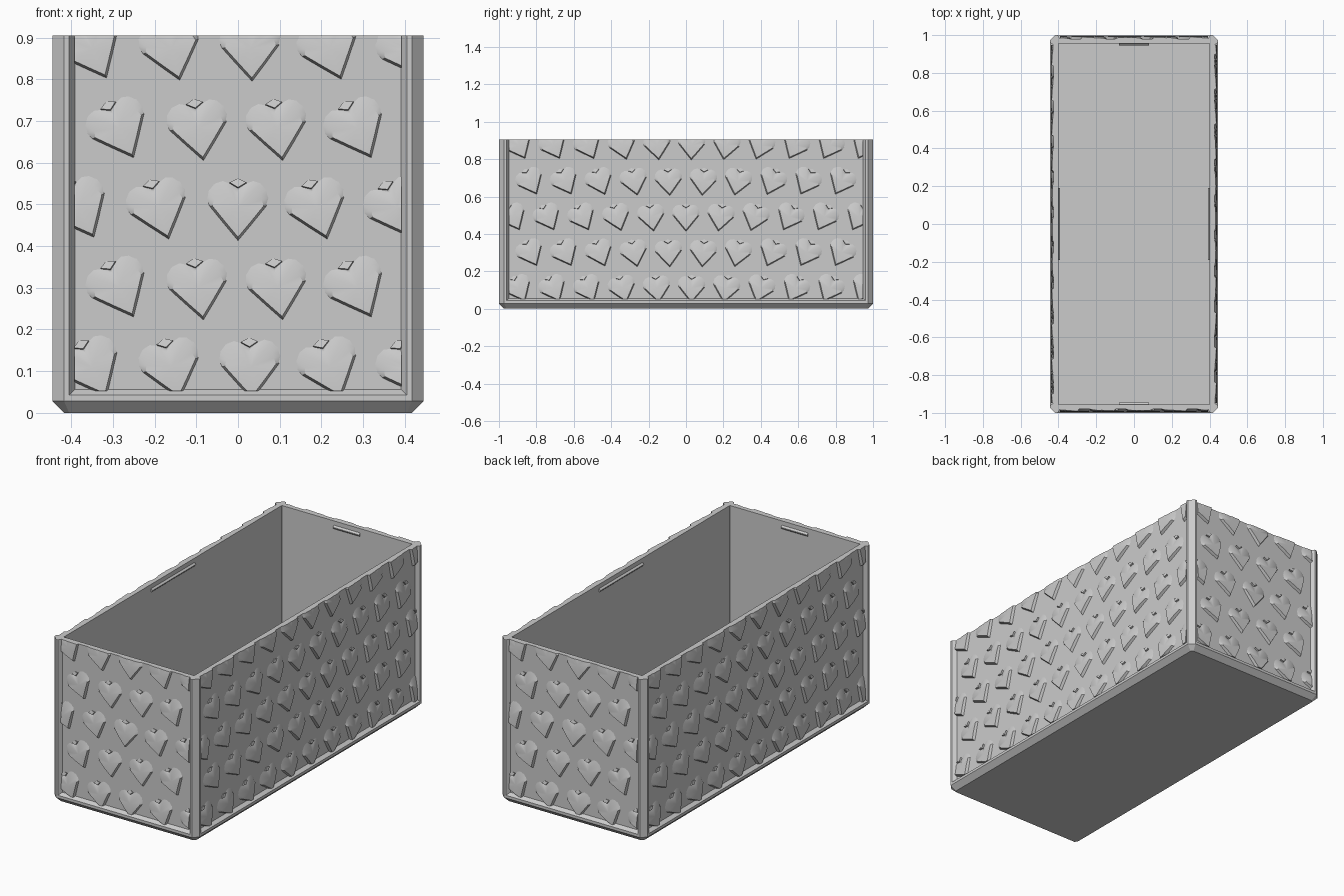
import bpy, bmesh, math
from mathutils import Matrix, Vector

if "Cube" in bpy.data.objects:
    bpy.data.objects.remove(bpy.data.objects["Cube"])

HX, HY, TOP = 0.445, 1.0, 0.905
WALL, RECESS, CHAMFER = 0.045, 0.02, 0.028

grey = bpy.data.materials.new("plain grey")
grey.use_nodes = True
colour = (0.6, 0.6, 0.6, 1)
grey.diffuse_color = colour
grey.node_tree.nodes["Principled BSDF"].inputs["Base Color"].default_value = colour


def finish(bm, name, smooth=False):
    bmesh.ops.recalc_face_normals(bm, faces=bm.faces)
    mesh = bpy.data.meshes.new(name)
    bm.to_mesh(mesh)
    bm.free()
    mesh.materials.append(grey)
    obj = bpy.data.objects.new(name, mesh)
    bpy.context.collection.objects.link(obj)
    if smooth:
        bpy.ops.object.select_all(action="DESELECT")
        obj.select_set(True)
        bpy.context.view_layer.objects.active = obj
        bpy.ops.object.shade_smooth_by_angle(angle=math.radians(32))
    return obj


def bridge(bm, a, b):
    for i in range(len(a)):
        j = (i + 1) % len(a)
        bm.faces.new((a[i], a[j], b[j], b[i]))


def prism(bm, low, high):
    a = [bm.verts.new(p) for p in low]
    b = [bm.verts.new(p) for p in high]
    bridge(bm, a, b)
    bm.faces.new(a)
    bm.faces.new(b)


# Tub: chamfered rings from the underside, over the rim, down to the floor
def ring(bm, inset, z, c):
    x, y = HX - inset, HY - inset
    pts = [(x - c, -y), (x, c - y), (x, y - c), (x - c, y),
           (c - x, y), (-x, y - c), (-x, c - y), (c - x, -y)]
    return [bm.verts.new((px, py, z)) for px, py in pts]


bm = bmesh.new()
levels = [(CHAMFER, 0, 0.012), (0, CHAMFER, CHAMFER), (0, 0.043, CHAMFER),
          (RECESS, 0.056, 0.01), (RECESS, TOP, 0.01),
          (WALL, TOP, 0.001), (WALL, 0.045, 0.001)]
rings = [ring(bm, *lv) for lv in levels]
for a, b in zip(rings, rings[1:]):
    bridge(bm, a, b)
bm.faces.new(rings[0])
bm.faces.new(rings[-1])
finish(bm, "tub")

# Corner posts
bm = bmesh.new()
profile = [(0, CHAMFER), (CHAMFER, 0), (0.04, 0), (0.055, 0.022),
           (0.04, 0.04), (0.022, 0.055), (0, 0.04)]
for sx in (-1, 1):
    for sy in (-1, 1):
        flat = [(sx * (HX - a), sy * (HY - b)) for a, b in profile]
        prism(bm, [(x, y, 0.04) for x, y in flat], [(x, y, TOP) for x, y in flat])
finish(bm, "corner_posts")

# Lid catches: slim wedge ridges inside the rim
bm = bmesh.new()
wedge = [(-0.003, 0.858), (0.009, 0.869), (0.009, 0.873), (-0.003, 0.884)]
for angle, dist, half in ((0, HY, 0.08), (90, HX, 0.19), (180, HY, 0.08), (270, HX, 0.19)):
    rot = Matrix.Rotation(math.radians(angle), 3, "Z")
    ends = [[rot @ Vector((u, d + WALL - dist, z)) for d, z in wedge] for u in (-half, half)]
    prism(bm, *ends)
finish(bm, "lid_catches")

# Heart outline: straight lower arms, rounded lobes and a notch
half_heart = [(0, 0), (0.035, 0.042), (0.07, 0.085), (0.077, 0.105), (0.073, 0.127),
              (0.059, 0.144), (0.04, 0.15), (0.02, 0.143)]
heart = half_heart + [(0, 0.125)] + [(-u, v) for u, v in half_heart[:0:-1]]
MID = 0.08


def relief(v):
    """Height of the raised surface: proud at the tip, fading to the lobes."""
    return 0.015 - 0.011 * max(0, min(1, (v - 0.06) / 0.075))


def add_heart(bm, u0, v0, tilt, depth):
    c, s = math.cos(tilt), math.sin(tilt)

    def place(u, v, d):
        v -= MID
        return bm.verts.new((u0 + c * u - s * v, -(depth + d), v0 + s * u + c * v))

    base = [place(u, v, -0.002) for u, v in heart]
    crest = []
    for u, v in heart:
        k = 0.88 if v < 0.1 else 0.74
        crest.append(place(u * k, MID + (v - MID) * k, relief(v)))
    centre = place(0, MID, 0.013)
    bm.faces.new(base)
    bridge(bm, base, crest)
    for i, vert in enumerate(crest):
        bm.faces.new((vert, crest[(i + 1) % len(crest)], centre))

    # small chevron lip at the notch
    under = [(-0.02, 0.138), (0, 0.126), (0.02, 0.138), (0, 0.148)]
    low = [place(u, v, -0.002) for u, v in under]
    high = [place(u, v + 0.003, 0.008 if i < 3 else 0.003) for i, (u, v) in enumerate(under)]
    bridge(bm, low, high)
    bm.faces.new(low)
    bm.faces.new(high)


def heart_panel(name, angle, depth, half, mirrored):
    bm = bmesh.new()
    pitch = 0.19 if not mirrored else 0.185
    count = math.ceil(half / pitch) + 1
    for row in range(5):
        shift = pitch / 2 if row % 2 else (0.03 if row in (0, 4) else 0)
        v0 = 0.11 + 0.191 * row
        for i in range(-count, count + 1):
            u0 = i * pitch + shift
            reach = 0.55 if mirrored else 0.28
            tilt = math.radians(26) * min(1, abs(u0) / reach)
            if mirrored and u0 > 0:
                tilt = -tilt
            add_heart(bm, u0, v0, tilt, depth)
    # trim to the frame opening and cap the cuts
    for co, no in (((half, 0, 0), (1, 0, 0)), ((-half, 0, 0), (-1, 0, 0)),
                   ((0, 0, 0.052), (0, 0, -1)), ((0, 0, TOP), (0, 0, 1))):
        cut = bmesh.ops.bisect_plane(bm, geom=bm.verts[:] + bm.edges[:] + bm.faces[:],
                                     plane_co=co, plane_no=no, clear_outer=True)
        edges = [e for e in cut["geom_cut"] if isinstance(e, bmesh.types.BMEdge)]
        bmesh.ops.holes_fill(bm, edges=edges, sides=0)
    bmesh.ops.rotate(bm, verts=bm.verts, cent=(0, 0, 0),
                     matrix=Matrix.Rotation(math.radians(angle), 3, "Z"))
    finish(bm, name, smooth=True)


# Heart relief on all four walls
heart_panel("front_hearts", 0, HY - RECESS, HX - 0.053, False)
heart_panel("left_hearts", 90, HX - RECESS, HY - 0.053, True)
heart_panel("back_hearts", 180, HY - RECESS, HX - 0.053, False)
heart_panel("right_hearts", 270, HX - RECESS, HY - 0.053, True)
